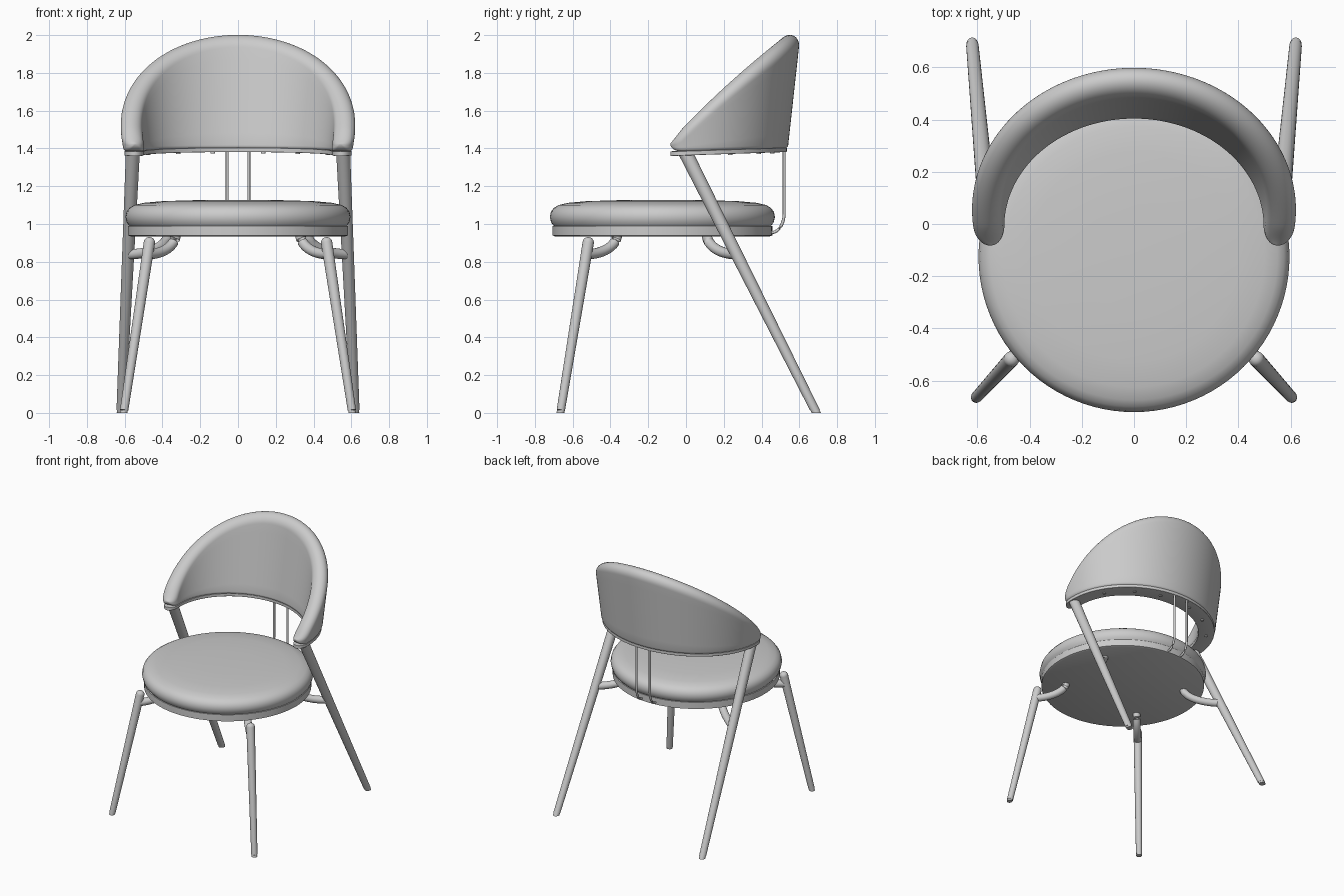
import bpy, bmesh
from math import sin, cos, pi, radians, sqrt
from mathutils import Vector

if "Cube" in bpy.data.objects:
    bpy.data.objects.remove(bpy.data.objects["Cube"], do_unlink=True)

grey = bpy.data.materials.new("light grey")
grey.use_nodes = True
COLOUR = (0.6, 0.6, 0.6, 1)
grey.diffuse_color = COLOUR
grey.node_tree.nodes["Principled BSDF"].inputs["Base Color"].default_value = COLOUR


def finish(name, bm):
    bmesh.ops.recalc_face_normals(bm, faces=bm.faces)
    mesh = bpy.data.meshes.new(name)
    bm.to_mesh(mesh)
    bm.free()
    obj = bpy.data.objects.new(name, mesh)
    bpy.context.collection.objects.link(obj)
    mesh.materials.append(grey)
    bpy.ops.object.select_all(action='DESELECT')
    obj.select_set(True)
    bpy.context.view_layer.objects.active = obj
    bpy.ops.object.shade_smooth_by_angle(angle=radians(40))
    return obj


def loft(name, rings):
    """Skin closed rings of equal length and cap both ends."""
    bm = bmesh.new()
    loops = [[bm.verts.new(p) for p in ring] for ring in rings]
    n = len(loops[0])
    for a, b in zip(loops, loops[1:]):
        for i in range(n):
            j = (i + 1) % n
            bm.faces.new((a[i], a[j], b[j], b[i]))
    bm.faces.new(loops[0])
    bm.faces.new(loops[-1])
    return finish(name, bm)


def lathe(name, profile, centre_y, sides=96):
    rings = [[(r * cos(2 * pi * i / sides), centre_y + r * sin(2 * pi * i / sides), z)
              for i in range(sides)] for r, z in profile]
    return loft(name, rings)


def tube(name, path, radii, sides=24, level=False):
    """Round bar along a path; level keeps every ring horizontal."""
    path = [Vector(p) for p in path]
    rings = []
    for k, p in enumerate(path):
        d = (path[min(k + 1, len(path) - 1)] - path[max(k - 1, 0)]).normalized()
        u = d.cross(Vector((0.3, 0.2, 0.9)) if abs(d.z) < 0.8 else Vector((0, 1, 0))).normalized()
        v = d.cross(u)
        if level:
            u, v = Vector((1, 0, 0)), Vector((0, 1 / abs(d.z), 0))
        rings.append([p + radii[k] * (u * cos(2 * pi * i / sides) + v * sin(2 * pi * i / sides))
                      for i in range(sides)])
    return loft(name, rings)


# Seat board and cushion
SEAT_Y = -0.125
lathe("seat_board", [(0.57, 0.935), (0.582, 0.94), (0.582, 0.99), (0.5, 0.995)], SEAT_Y)
lathe("seat_cushion", [(0.55, 0.985), (0.575, 0.99), (0.589, 1.008), (0.596, 1.038), (0.59, 1.065),
                       (0.575, 1.085), (0.55, 1.1), (0.5, 1.112), (0.4, 1.121), (0.2, 1.127),
                       (0.02, 1.128)], SEAT_Y)


# Curved backrest: sections swept round an elliptical plan
def section(theta, z0, z1, half0, half1, lean, corner, top_round):
    base = Vector((0.55 * sin(theta), 0.47 * cos(theta), 0))
    out = Vector((0.47 * sin(theta), 0.55 * cos(theta), 0)).normalized()
    h = z1 - z0
    r = min(top_round, h * 0.55)
    c = min(corner, h * 0.3)
    side = []
    for k in range(5):                         # lower corner
        a = pi / 2 * k / 4
        side.append((half0 - c * (1 - sin(a)), c * (1 - cos(a))))
    for k in range(1, 8):                      # rising face
        side.append((half0 + (half1 - half0) * k / 8, c + (h - r - c) * k / 8))
    for k in range(9):                         # rounded rim
        a = pi / 2 * k / 9
        side.append((half1 * cos(a), h - r + r * sin(a)))
    outline = side + [(0, h)] + [(-o, z) for o, z in reversed(side)]
    return [base + out * (o + lean * z) + Vector((0, 0, z0 + z)) for o, z in outline]


TIP = radians(100)
ROUND = radians(9)


def sweep_angles():
    ends = [TIP - ROUND * (1 - sin(pi / 2 * k / 10)) for k in range(1, 10)] + [TIP - 0.0004]
    mid = [(TIP - ROUND) * (k / 36 - 1) for k in range(73)]
    return [-a for a in reversed(ends)] + mid + ends


def end_scale(theta):
    k = max(0, abs(theta) - TIP + ROUND) / ROUND
    return sqrt(max(0, 1 - k * k))


def back_section(theta):
    f, y = end_scale(theta), cos(theta)
    z0 = 1.383 + 0.015 * y
    crest = 1.525 + 0.505 * y - 0.03 * y * y
    mid = z0 + 0.045
    half = 0.055 + 0.013 * max(0, y)
    return section(theta, mid - (mid - z0) * f, mid + (crest - mid) * f + 0.001,
                   half * f + 0.0005, 0.056 * f + 0.0005, 0.133, 0.02 * f, 0.065)


def plate_section(theta):
    f, y = end_scale(theta), cos(theta)
    z0 = 1.363 + 0.018 * y
    half = (0.05 + 0.013 * max(0, y)) * f + 0.0005
    return section(theta, z0, z0 + 0.025, half, half, 0, 0.003, 0.003)


loft("backrest", [back_section(t) for t in sweep_angles()])
loft("backrest_plate", [plate_section(t) for t in sweep_angles()])

# Screws under the backrest plate
for i, deg in enumerate((-60, -35, -14, 14, 35, 60)):
    t = radians(deg)
    x, y, z = 0.55 * sin(t), 0.47 * cos(t), 1.363 + 0.018 * cos(t)
    tube(f"plate_screw_{i}", [(x, y, z + 0.005), (x, y, z - 0.006)], [0.012, 0.012], 16)


def lerp(a, b, t):
    return Vector(a).lerp(Vector(b), t)


for s, tag in ((1, "left"), (-1, "right")):
    # Rear leg rising to the backrest, with a foot pad
    top, foot = (s * 0.557, 0.0, 1.372), (s * 0.62, 0.69, 0.0)
    tube(f"rear_leg_{tag}", [top, lerp(top, foot, 0.988)], [0.037, 0.024], level=True)
    tube(f"rear_foot_{tag}", [lerp(top, foot, 0.986), foot], [0.022, 0.022], level=True)

    # Front leg with a domed top and a foot pad
    top, foot = (s * 0.465, -0.513, 0.93), (s * 0.605, -0.665, 0.0)
    dome = [lerp(top, foot, 0.03 * (1 - cos(pi / 2 * k / 6))) for k in range(7)]
    tube(f"front_leg_{tag}", dome + [lerp(top, foot, 0.985)],
         [0.001 + 0.029 * sin(pi / 2 * k / 6) for k in range(7)] + [0.022])
    tube(f"front_foot_{tag}", [lerp(top, foot, 0.983), foot], [0.02, 0.02], level=True)

    # Curved brackets from the seat underside to the legs
    for part, start, end in (("front", (0.33, -0.365), (0.475, -0.525)),
                             ("rear", (0.37, 0.11), (0.575, 0.262))):
        path = []
        for k in range(13):
            a = pi / 2 * k / 12
            x = start[0] + (end[0] - start[0]) * (1 - cos(a))
            y = start[1] + (end[1] - start[1]) * (1 - cos(a))
            path.append((s * x, y, 0.945 - 0.105 * sin(a)))
        tube(f"{part}_bracket_{tag}", path, [0.027] * 13, 20)

    # Thin rod joining the backrest to the seat
    x = s * 0.057
    bend = [(x, 0.455 + 0.065 * sin(pi / 2 * k / 10), 1.06 - 0.105 * cos(pi / 2 * k / 10))
            for k in range(11)]
    tube(f"back_rod_{tag}", [(x, 0.43, 0.953)] + bend + [(x, 0.52, 1.39)], [0.008] * 13, 12)
